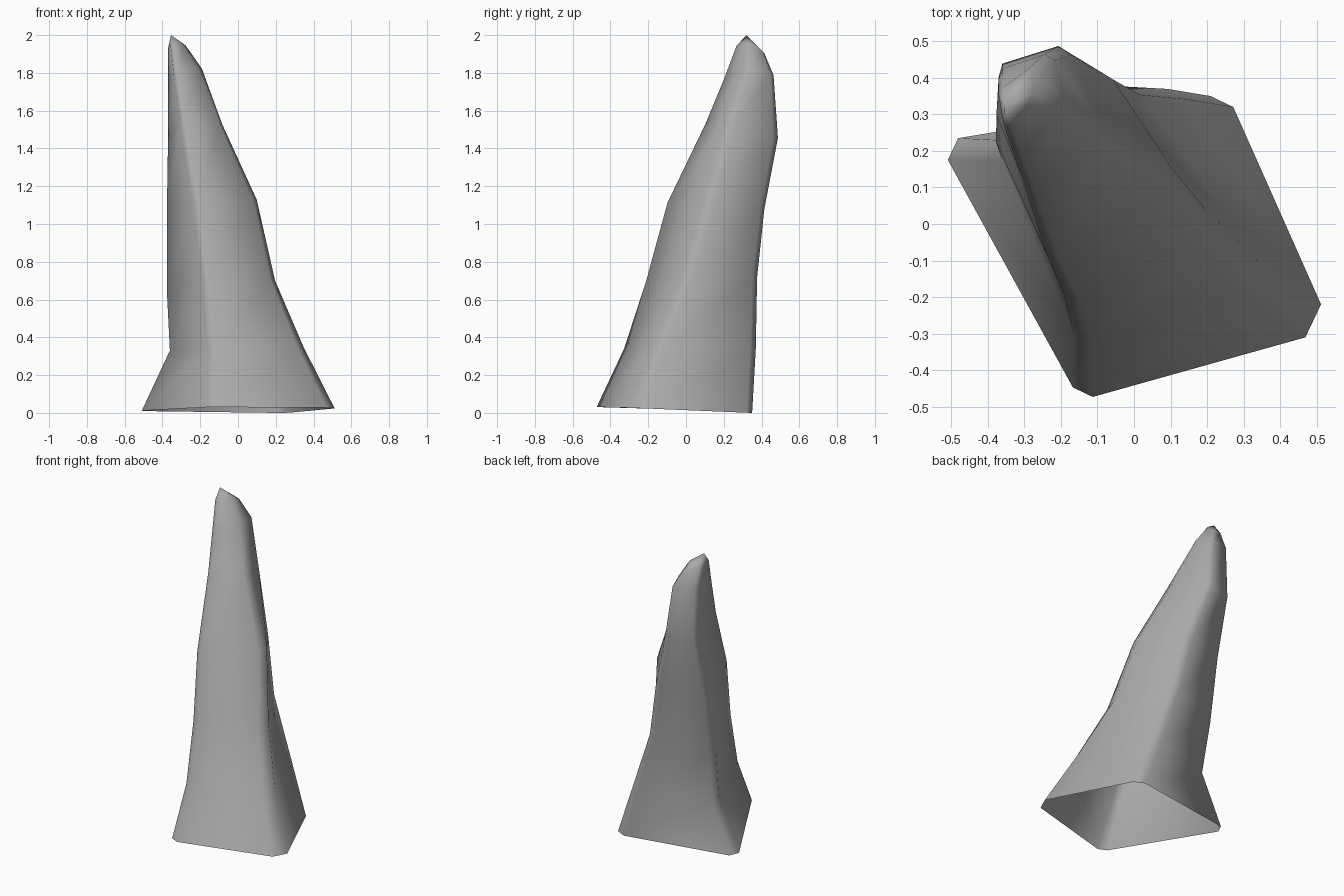
import bpy
import bmesh
from mathutils import Vector

cube = bpy.data.objects.get("Cube")
if cube:
    bpy.data.objects.remove(cube, do_unlink=True)

# Single stone colour
stone = bpy.data.materials.new("stone_grey")
stone.use_nodes = True
stone.diffuse_color = (0.4, 0.4, 0.4, 1)
stone.node_tree.nodes["Principled BSDF"].inputs["Base Color"].default_value = (0.4, 0.4, 0.4, 1)

# Four corner edges of the leaning spike, each listed from the base up
front = [(-.14, -.46, .04), (-.14, -.315, .34), (-.17, -.2, .7), (-.22, -.09, 1.11),
         (-.29, .115, 1.53), (-.325, .21, 1.77), (-.345, .27, 1.94)]
right = [(.49, -.265, .035), (.33, -.15, .35), (.185, .0, .7), (.09, .125, 1.13),
         (-.09, .23, 1.53), (-.2, .32, 1.82), (-.285, .34, 1.95)]
back = [(.24, .335, .01), (.12, .355, .34), (-.01, .365, .72), (-.08, .405, 1.08),
        (-.19, .475, 1.46), (-.23, .455, 1.79), (-.29, .41, 1.91)]
left = [(-.495, .205, .02), (-.35, .2, .33), (-.37, .25, .66), (-.37, .32, 1.08),
        (-.365, .42, 1.46), (-.365, .41, 1.8), (-.365, .36, 1.93)]
corners = [front, right, back, left]
base_bevel = [.03, .05, .035, .033]
levels = len(front)

bm = bmesh.new()
rings = []
for level in range(levels):
    points = [Vector(c[level]) for c in corners]
    ring = []
    for i, p in enumerate(points):
        # Split each corner into two points to chamfer it, along the line joining its neighbours
        before, after = points[i - 1], points[(i + 1) % 4]
        along = (after - before).normalized()
        width = base_bevel[i] * (1 - .1 * level)
        ring += [bm.verts.new(p - along * width), bm.verts.new(p + along * width)]
    rings.append(ring)

# Walls between rings, open underneath
for low, high in zip(rings, rings[1:]):
    for i in range(8):
        j = (i + 1) % 8
        bm.faces.new((low[i], low[j], high[j], high[i]))

# Pointed cap
tip = bm.verts.new((-.355, .32, 2))
top = rings[-1]
for i in range(8):
    bm.faces.new((top[i], top[(i + 1) % 8], tip))

# Settle the lowest point on the ground
lowest = min(v.co.z for v in bm.verts)
for v in rings[0]:
    v.co.z -= lowest
for f in bm.faces:
    f.smooth = True

mesh = bpy.data.meshes.new("stone_spike")
bm.to_mesh(mesh)
bm.free()
mesh.materials.append(stone)
spike = bpy.data.objects.new("stone_spike", mesh)
bpy.context.collection.objects.link(spike)
